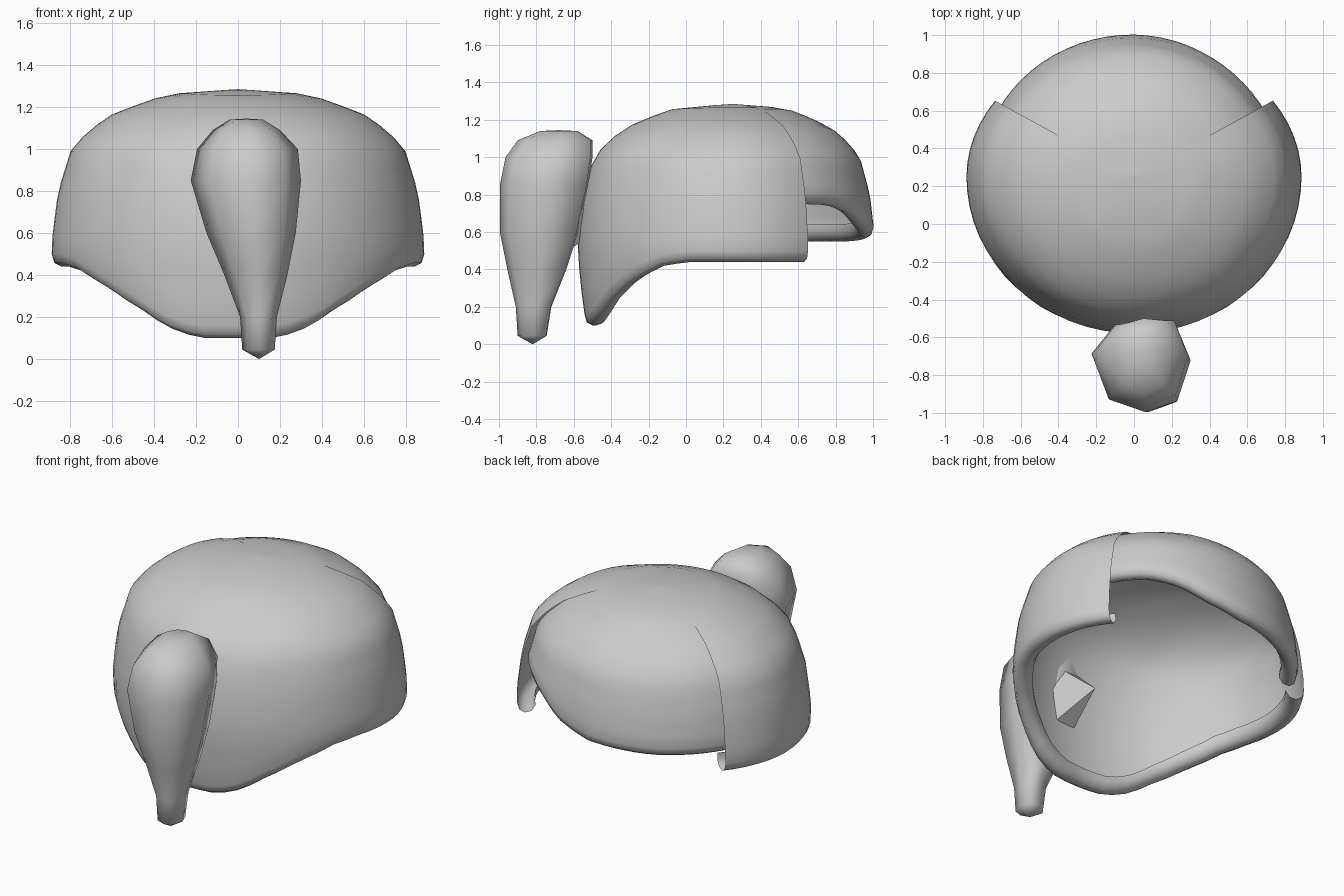
import bpy, bmesh
from math import sin, cos, radians, pi

if "Cube" in bpy.data.objects:
    bpy.data.objects.remove(bpy.data.objects["Cube"])

CY, TOP = 0.25, 1.285      # dome centre and crown height
# dome profile: height -> fraction of full radius
DOME = [(0.1, .94), (0.2, .965), (0.5, 1), (0.6, .995), (0.8, .965), (1.0, .895),
        (1.08, .81), (1.16, .69), (1.225, .5), (1.26, .38), (1.27, .26), (TOP, 0)]
# hem heights: front shell by y, back shell by x
FRONT_HEM = [(-.58, .1), (-.56, .1), (-.51, .15), (-.435, .24), (-.31, .34),
             (-.14, .42), (0, .44), (.8, .44)]
BACK_HEM = [(-.7, .55), (-.4, .55), (0, .57), (.25, .63), (.4, .70), (.57, .745), (.7, .75)]
# rolled hem: inward distance, height above the hem
CURL = [(.012, .018), (.045, 0), (.085, .012), (.108, .05), (.105, .09)]


def interp(table, v):
    if v <= table[0][0]:
        return table[0][1]
    for (a, fa), (b, fb) in zip(table, table[1:]):
        if v <= b:
            return fa + (fb - fa) * (v - a) / (b - a)
    return table[-1][1]


def finish(name, bm):
    bmesh.ops.remove_doubles(bm, verts=bm.verts, dist=0.0005)
    bmesh.ops.recalc_face_normals(bm, faces=bm.faces)
    me = bpy.data.meshes.new(name)
    bm.to_mesh(me)
    bm.free()
    ob = bpy.data.objects.new(name, me)
    bpy.context.collection.objects.link(ob)
    for p in me.polygons:
        p.use_smooth = True
    return ob


def bridge(bm, rows, closed=False):
    for a, b in zip(rows, rows[1:]):
        n = len(a)
        for i in range(n if closed else n - 1):
            j = (i + 1) % n
            bm.faces.new((a[i], a[j], b[j], b[i]))


def shell(name, start, end, segs, rx, ry_front, ry_back, hem, levels=14):
    """Part of a dome between two angles, with a hem rolled inwards."""
    bm = bmesh.new()
    cols = []
    for i in range(segs + 1):
        t = radians(start + (end - start) * i / segs)
        dx, dy = rx * cos(t), (ry_back if sin(t) > 0 else ry_front) * sin(t)
        h = hem(dx, CY + dy)
        low = h + .06
        pts = []
        for k in range(levels + 1):
            z = TOP - (TOP - low) * (1 - cos(k / levels * pi / 2))
            pts.append((interp(DOME, z), z))
        f = pts[-1][0]
        pts += [(f - d / .85, h + dz) for d, dz in CURL]
        cols.append([bm.verts.new((dx * f, CY + dy * f, z)) for f, z in pts])
    bridge(bm, cols)
    return finish(name, bm)


# main shell over the front and sides, and the back shell with its slanted hem
shell("front_hair_shell", -214, 34, 44, .887, .83, .72, lambda x, y: interp(FRONT_HEM, y))
shell("back_hair_shell", 27, 153, 24, .82, .83, .76, lambda x, y: interp(BACK_HEM, x))

# hanging lock: eight-sided section scaled to each level's x and y range
SECTION = [(-1, .3), (-.65, -.72), (.08, -1), (.73, -.76), (1, .15), (.7, .95), (.05, 1), (-.6, .85)]
LEVELS = [(0.0, .10, .10, -.82, -.82), (.045, .02, .175, -.90, -.745), (.2, .01, .185, -.91, -.72),
          (.4, -.065, .235, -.955, -.64), (.6, -.15, .275, -.995, -.575), (.85, -.225, .30, -.995, -.52),
          (1.0, -.195, .285, -.965, -.50), (1.09, -.12, .20, -.90, -.50), (1.14, -.04, .12, -.78, -.58),
          (1.145, .04, .04, -.68, -.68)]
bm = bmesh.new()
rows = []
for z, x0, x1, y0, y1 in LEVELS:
    rows.append([bm.verts.new(((x0 + x1) / 2 + u * (x1 - x0) / 2,
                               (y0 + y1) / 2 + v * (y1 - y0) / 2, z)) for u, v in SECTION])
bridge(bm, rows, closed=True)
bmesh.ops.dissolve_degenerate(bm, dist=0.0005, edges=bm.edges)
finish("hanging_lock", bm)

# pointed root of the lock, poking through the front shell
bm = bmesh.new()
base = [bm.verts.new((.04 + .15 * cos(a), -.60, .72 + .23 * sin(a)))
        for a in (i * pi / 3 for i in range(6))]
tip = bm.verts.new((0, -.35, .69))
for i in range(6):
    bm.faces.new((base[i], base[(i + 1) % 6], tip))
root = finish("lock_root", bm)
for p in root.data.polygons:
    p.use_smooth = False
